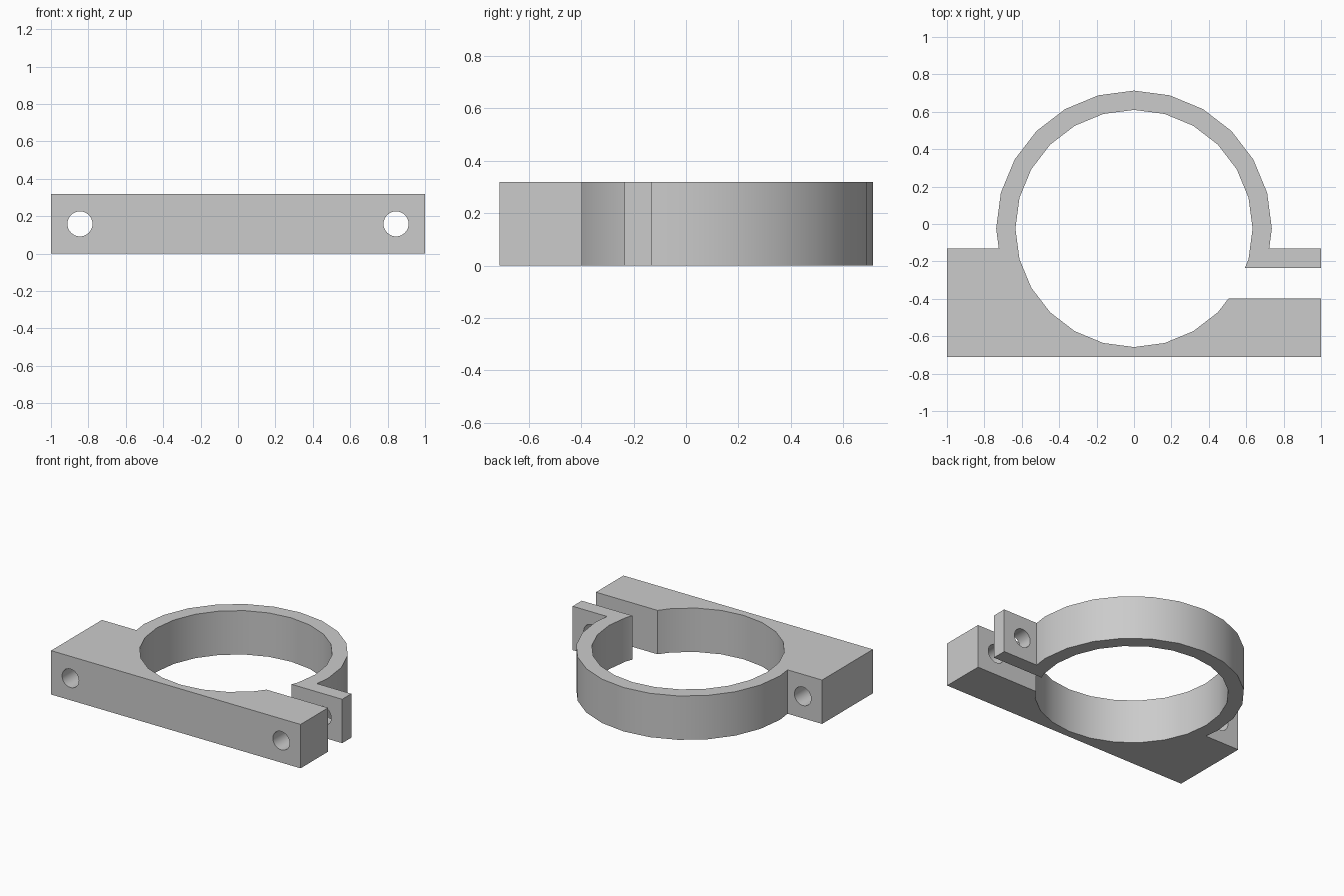
import bpy, bmesh, math
from mathutils import Vector

default = bpy.data.objects.get("Cube")
if default:
    bpy.data.objects.remove(default, do_unlink=True)

HEIGHT = 0.318
CENTRE_Y = -0.024
OUTER, INNER = 0.737, 0.634
FRONT, SLIT_LOW, SLIT_TOP, EAR_BACK = -0.712, -0.397, -0.235, -0.13
STEPS = 24

grey = bpy.data.materials.new("plain_grey")
grey.use_nodes = True
colour = (0.6, 0.6, 0.6, 1)
grey.diffuse_color = colour
grey.node_tree.nodes["Principled BSDF"].inputs["Base Color"].default_value = colour


def ring_point(radius, step):
    a = math.tau * step / STEPS
    return Vector((radius * math.cos(a), CENTRE_Y + radius * math.sin(a)))


def crossing(radius, y, step):
    """Where the ring facet starting at this step meets a level y."""
    a, b = ring_point(radius, step), ring_point(radius, step + 1)
    return a.lerp(b, (y - a.y) / (b.y - a.y))


def facet(radius, y):
    """Step of the right-hand lower facet that spans level y."""
    return math.floor(math.asin((y - CENTRE_Y) / radius) * STEPS / math.tau)


# Outer band, from the right ear over the back to the left block
k = facet(OUTER, EAR_BACK)
right = crossing(OUTER, EAR_BACK, k)
band = [right] + [ring_point(OUTER, s) for s in range(k + 1, STEPS // 2 - k)]
band.append(Vector((-right.x, right.y)))

# Bore, from the upper slit edge all the way round to the lower slit edge
top, low = facet(INNER, SLIT_TOP), facet(INNER, SLIT_LOW)
bore = [crossing(INNER, SLIT_TOP, top)]
bore += [ring_point(INNER, s) for s in range(top + 1, STEPS + low + 1)]
bore.append(crossing(INNER, SLIT_LOW, low))

# Whole outline: band, base block, slit, bore, clamping ear
outline = band + [(-1, EAR_BACK), (-1, FRONT), (1, FRONT), (1, SLIT_LOW)]
outline += bore[::-1] + [(1, SLIT_TOP), (1, EAR_BACK)]

# Extrude the outline into the clamp body
bm = bmesh.new()
base = bm.faces.new([bm.verts.new((p[0], p[1], 0)) for p in outline])
lifted = bmesh.ops.extrude_face_region(bm, geom=[base], use_keep_orig=True)["geom"]
bmesh.ops.translate(bm, vec=(0, 0, HEIGHT),
                    verts=[g for g in lifted if isinstance(g, bmesh.types.BMVert)])
bmesh.ops.recalc_face_normals(bm, faces=bm.faces[:])
mesh = bpy.data.meshes.new("pipe_clamp")
bm.to_mesh(mesh)
bm.free()
mesh.materials.append(grey)
clamp = bpy.data.objects.new("pipe_clamp", mesh)
bpy.context.collection.objects.link(clamp)

# Bolt holes through block and ear
for x in (-0.845, 0.845):
    bpy.ops.mesh.primitive_cylinder_add(vertices=32, radius=0.067, depth=2,
                                        location=(x, 0, HEIGHT / 2),
                                        rotation=(math.pi / 2, 0, 0))
    cutter = bpy.context.object
    cutter.name = "bolt_hole_cutter"
    cutter.hide_render = True
    cutter.data.materials.append(grey)
    bpy.ops.object.select_all(action="DESELECT")
    clamp.select_set(True)
    bpy.context.view_layer.objects.active = clamp
    cut = clamp.modifiers.new("bolt_hole", "BOOLEAN")
    cut.operation = "DIFFERENCE"
    cut.solver = "EXACT"
    cut.object = cutter
    bpy.ops.object.modifier_apply(modifier=cut.name)
    bpy.data.objects.remove(cutter, do_unlink=True)

bpy.ops.object.shade_smooth_by_angle(angle=math.radians(30))
